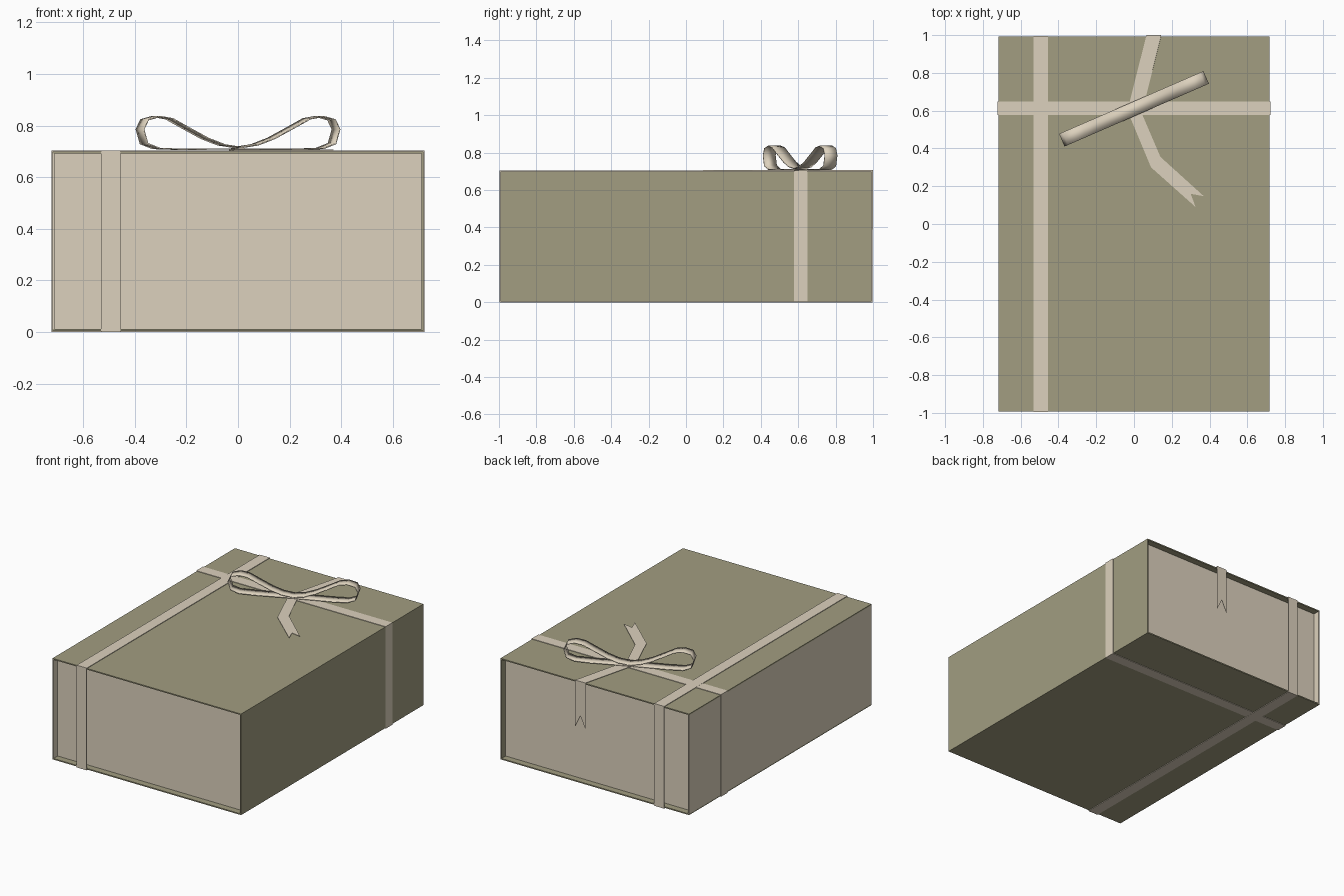
import bpy
from math import cos, sin, radians

if "Cube" in bpy.data.objects:
    bpy.data.objects.remove(bpy.data.objects["Cube"])


def material(name, rgb):
    m = bpy.data.materials.new(name)
    m.diffuse_color = (*rgb, 1)
    m.use_nodes = True
    m.node_tree.nodes["Principled BSDF"].inputs["Base Color"].default_value = m.diffuse_color
    return m


OLIVE = material("olive_card", (0.36, 0.34, 0.22))
CREAM = material("cream_paper", (0.72, 0.64, 0.51))


def mesh_object(name, verts, faces, mat, thickness=0):
    me = bpy.data.meshes.new(name)
    me.from_pydata(verts, [], faces)
    me.materials.append(mat)
    ob = bpy.data.objects.new(name, me)
    bpy.context.collection.objects.link(ob)
    if thickness:
        mod = ob.modifiers.new("thickness", 'SOLIDIFY')
        mod.thickness = thickness
        mod.offset = 0
        mod.use_even_offset = True
    return ob


def box(name, lo, hi, mat):
    verts = [(x, y, z) for x in (lo[0], hi[0]) for y in (lo[1], hi[1]) for z in (lo[2], hi[2])]
    faces = [(0, 1, 3, 2), (4, 6, 7, 5), (0, 4, 5, 1), (2, 3, 7, 6), (0, 2, 6, 4), (1, 5, 7, 3)]
    return mesh_object(name, verts, faces, mat)


def loop_band(name, path, width, centre, angle, thickness):
    """Closed ribbon: (s, z) path in a vertical plane turned by angle about centre."""
    c, s = cos(angle), sin(angle)
    verts = []
    for d, z in path:
        for w in (-width / 2, width / 2):
            verts.append((centre[0] + d * c - w * s, centre[1] + d * s + w * c, z))
    n = len(path)
    faces = [(2 * i, 2 * i + 1, 2 * ((i + 1) % n) + 1, 2 * ((i + 1) % n)) for i in range(n)]
    return mesh_object(name, verts, faces, CREAM, thickness)


def notched_tail(name, left, right, notch):
    """Ribbon end with a V cut, given by its two edges and the notch point."""
    n = len(left)
    faces = [(i, n + i, n + i + 1, i + 1) for i in range(n - 2)]
    faces.append((n - 2, 2 * n - 2, 2 * n - 1, 2 * n, n - 1))
    return mesh_object(name, left + right + [notch], faces, CREAM, 0.003)


# Box body with a wrap-around cover that overhangs at front and back
X, Y, Z0, Z1, T = 0.718, 0.992, 0.004, 0.70, 0.008
box("inner_box", (-X + T, -Y + 0.045, Z0 + T), (X - T, Y - 0.045, Z1 - T), CREAM)
box("top_cover", (-X, -Y, Z1 - T), (X, Y, Z1), OLIVE)
box("bottom_cover", (-X, -Y, Z0), (X, Y, Z0 + T), OLIVE)
box("right_cover", (X - T, -Y, Z0 + T), (X, Y, Z1 - T), OLIVE)
box("left_spine", (-X, -Y, Z0 + T), (-X + T, Y, Z1 - T), CREAM)


# Two ribbons wrapped round the box
def rect(half, lo, hi):
    return [(-half, lo), (half, lo), (half, hi), (-half, hi)]


loop_band("long_ribbon", rect(Y + 0.002, 0.002, 0.702), 0.076, (-0.493, 0), radians(90), 0.004)
loop_band("cross_ribbon", rect(X + 0.0015, 0.0025, 0.7015), 0.073, (0, 0.613), 0, 0.004)

# Bow: one half of the loop profile, mirrored
half = [(0, 0.715), (0.07, 0.725), (0.14, 0.750), (0.22, 0.790), (0.29, 0.826), (0.345, 0.835),
        (0.395, 0.822), (0.414, 0.785), (0.397, 0.730), (0.345, 0.711), (0.25, 0.708), (0, 0.7095)]
bow = loop_band("bow", half + [(-s, z) for s, z in half[-2:0:-1]], 0.073, (0, 0.61),
                radians(23.5), 0.005)
bpy.context.view_layer.objects.active = bow
bow.select_set(True)
bpy.ops.object.shade_smooth_by_angle(angle=radians(25))

# Ribbon tails: one lies on the lid, one hangs over the back edge
H = 0.7055
notched_tail("front_tail",
             [(-0.035, 0.60, H), (0.09, 0.30, H), (0.326, 0.09, H)],
             [(0.035, 0.60, H), (0.14, 0.355, H), (0.37, 0.147, H)], (0.30, 0.16, H))
B = 0.9985
notched_tail("back_tail",
             [(-0.035, 0.60, H), (0.066, B, H), (0.066, B, 0.39)],
             [(0.045, 0.60, H), (0.144, B, H), (0.144, B, 0.39)], (0.105, B, 0.47))
